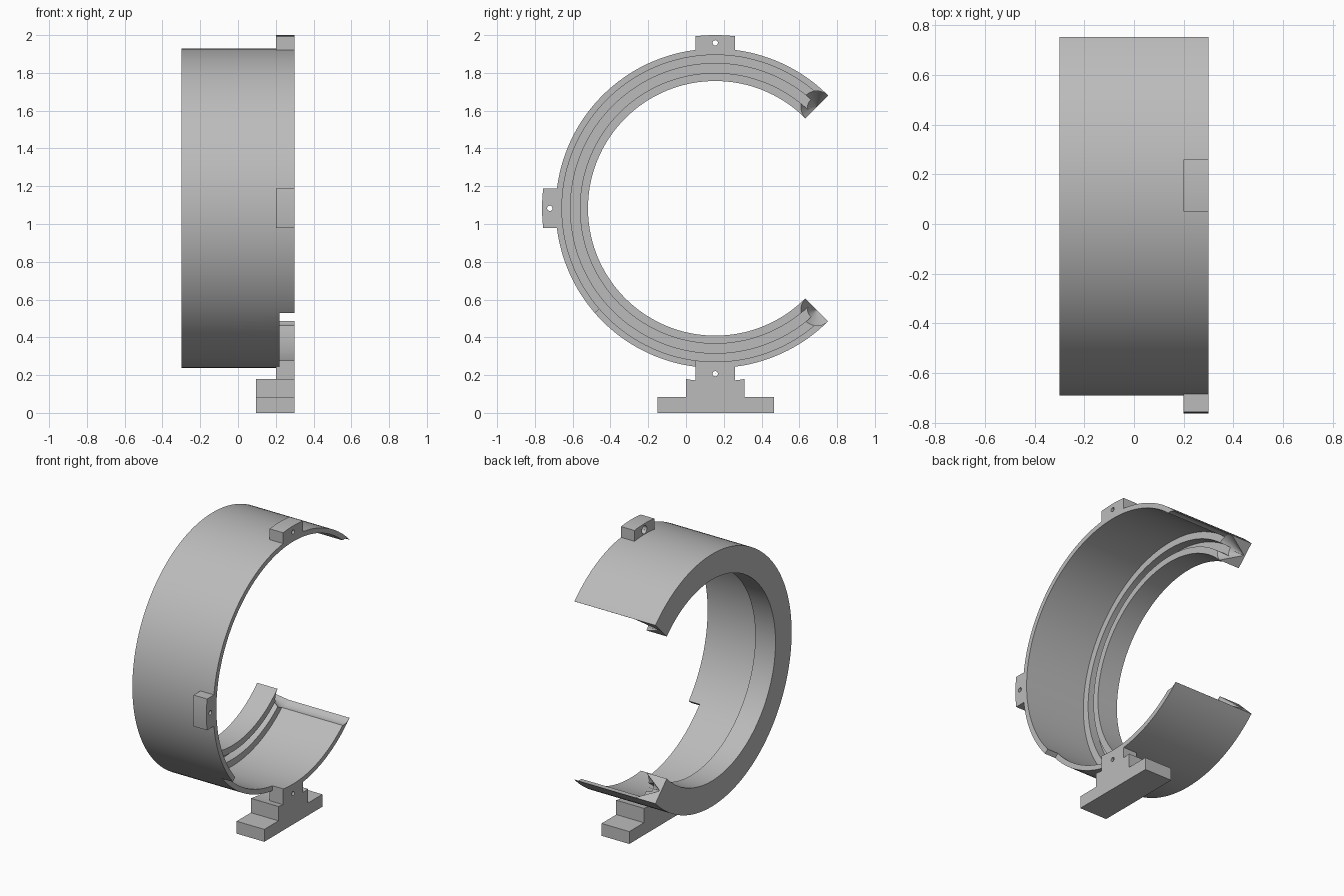
import bpy, bmesh
from math import radians, cos, sin, sqrt
from mathutils import Vector

if "Cube" in bpy.data.objects:
    bpy.data.objects.remove(bpy.data.objects["Cube"], do_unlink=True)

CY, CZ = 0.155, 1.083                 # ring axis, running along x
R_OUT, R_WALL, R_IN, R_TAB = 0.845, 0.812, 0.674, 0.917

grey = bpy.data.materials.new("plain grey")
grey.use_nodes = True
COLOUR = (0.5, 0.5, 0.5, 1)
grey.diffuse_color = COLOUR
grey.node_tree.nodes["Principled BSDF"].inputs["Base Color"].default_value = COLOUR


def finish(name, bm):
    bmesh.ops.recalc_face_normals(bm, faces=bm.faces)
    mesh = bpy.data.meshes.new(name)
    bm.to_mesh(mesh)
    bm.free()
    mesh.materials.append(grey)
    ob = bpy.data.objects.new(name, mesh)
    bpy.context.collection.objects.link(ob)
    return ob


def sweep(name, profile, start, end, steps, centre=(CY, CZ)):
    """Turn an (x, radius) profile about an x axis between two angles."""
    bm = bmesh.new()
    rings = []
    for i in range(steps + 1):
        a = radians(start + (end - start) * i / steps)
        rings.append([bm.verts.new((x, centre[0] + r * cos(a), centre[1] + r * sin(a)))
                      for x, r in profile])
    n = len(profile)
    for p, q in zip(rings, rings[1:]):
        for j in range(n):
            k = (j + 1) % n
            bm.faces.new((p[j], p[k], q[k], q[j]))
    if end - start < 360:
        bm.faces.new(rings[0])
        bm.faces.new(rings[-1])
    else:
        bmesh.ops.remove_doubles(bm, verts=bm.verts, dist=1e-5)
    return finish(name, bm)


def prism(name, pts, x0, x1):
    """Extrude a (y, z) outline along x."""
    bm = bmesh.new()
    face = bm.faces.new([bm.verts.new((x0, y, z)) for y, z in pts])
    out = bmesh.ops.extrude_face_region(bm, geom=[face])["geom"]
    bmesh.ops.translate(bm, vec=Vector((x1 - x0, 0, 0)),
                        verts=[v for v in out if isinstance(v, bmesh.types.BMVert)])
    return finish(name, bm)


def cut(ob, cutter):
    mod = ob.modifiers.new("cut", 'BOOLEAN')
    mod.operation, mod.solver, mod.object = 'DIFFERENCE', 'EXACT', cutter
    bpy.context.view_layer.objects.active = ob
    bpy.ops.object.modifier_apply(modifier=mod.name)
    bpy.data.objects.remove(cutter, do_unlink=True)


def smooth(ob):
    bpy.ops.object.select_all(action='DESELECT')
    ob.select_set(True)
    bpy.context.view_layer.objects.active = ob
    bpy.ops.object.shade_smooth_by_angle(angle=radians(30))


# Open ring: thin outer wall, inner flange with a round groove
FLANGE = -0.15
ring = sweep("open_ring", [
    (-0.3, R_IN), (-0.3, R_OUT), (0.3, R_OUT), (0.3, R_WALL), (FLANGE, R_WALL),
    (FLANGE, 0.767), (FLANGE - 0.06, 0.767), (FLANGE - 0.06, 0.717),
    (FLANGE, 0.717), (FLANGE, R_IN)], 45, 315, 108)

# Notch in the wall's rim
cut(ring, sweep("notch_cutter", [(0.22, 0.78), (0.22, 0.88), (0.35, 0.88), (0.35, 0.78)],
                221, 265, 20))

# Tapered scoops at both open ends
r_mid = (R_IN + R_OUT) / 2
for a in (radians(45), radians(315)):
    centre = (CY + r_mid * cos(a), CZ + r_mid * sin(a))
    cut(ring, sweep("scoop_cutter", [(-0.29, 0.001), (FLANGE, 0.084), (0.35, 0.084),
                                     (0.35, 0.001)], 0, 360, 40, centre))
smooth(ring)


# Lugs with a counterbored pin hole
def lug(name, angle, r_in, r_out):
    a = radians(angle)
    ts = [0.105 * (i / 6 - 1) for i in range(13)]
    local = [(sqrt(r_out**2 - t * t), t) for t in ts]
    local += [(sqrt(r_in**2 - t * t), t) for t in reversed(ts)]
    ob = prism(name, [(CY + r * cos(a) - t * sin(a), CZ + r * sin(a) + t * cos(a))
                      for r, t in local], 0.2, 0.3)
    hole = (CY + 0.876 * cos(a), CZ + 0.876 * sin(a))
    cut(ob, sweep("hole_cutter", [(0.15, 0.0005), (0.15, 0.027), (0.25, 0.027),
                                  (0.25, 0.014), (0.35, 0.014), (0.35, 0.0005)],
                  0, 360, 24, hole))
    smooth(ob)


lug("top_lug", 90, 0.83, R_TAB)
lug("front_lug", 180, 0.83, R_TAB)
lug("foot_lug", 270, R_WALL, 0.93)

# Foot: curved saddle on a flat base plate
saddle = [(-0.155 + 0.31 * i / 12) for i in range(13)]
smooth(prism("foot_saddle", [(CY - 0.155, 0.08), (CY + 0.155, 0.08)] +
             [(CY + t, CZ - sqrt(R_TAB**2 - t * t)) for t in reversed(saddle)], 0.095, 0.3))
prism("foot_base", [(-0.15, 0), (0.465, 0), (0.465, 0.083), (-0.15, 0.083)], 0.095, 0.3)
